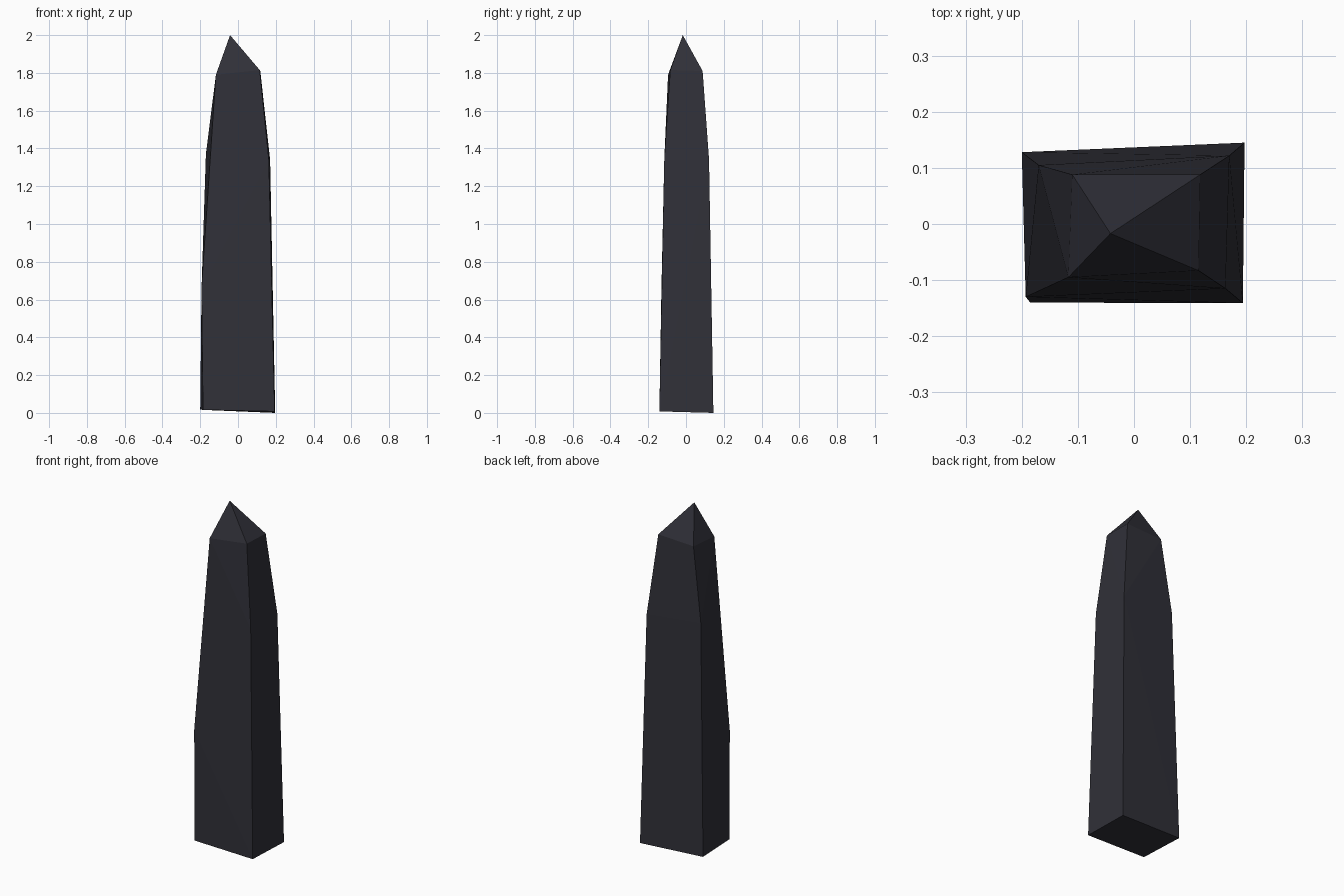
import bpy, bmesh

cube = bpy.data.objects.get("Cube")
if cube:
    bpy.data.objects.remove(cube, do_unlink=True)

# Dark stone
stone = bpy.data.materials.new("dark_stone")
stone.use_nodes = True
color = (0.03, 0.03, 0.04, 1)
stone.diffuse_color = color
bsdf = stone.node_tree.nodes["Principled BSDF"]
bsdf.inputs["Base Color"].default_value = color
bsdf.inputs["Roughness"].default_value = 0.9

# Each corner edge runs foot, bend, shoulder; all meet at one off-centre tip
front_left_edge = [(-0.185, -0.14, 0.016), (-0.193, -0.13, 0.66), (-0.117, -0.095, 1.79)]
front_right_edge = [(0.194, -0.141, 0.008), (0.163, -0.115, 1.34), (0.115, -0.083, 1.815)]
back_right_edge = [(0.197, 0.145, 0), (0.17, 0.122, 1.34), (0.118, 0.088, 1.81)]
back_left_edge = [(-0.2, 0.128, 0.018), (-0.17, 0.105, 1.37), (-0.11, 0.088, 1.8)]
tip = (-0.042, -0.017, 2)

# Hewn pillar: the faceted solid wrapped around the corner edges
bm = bmesh.new()
for edge in (front_left_edge, front_right_edge, back_right_edge, back_left_edge, [tip]):
    for point in edge:
        bm.verts.new(point)
bmesh.ops.convex_hull(bm, input=bm.verts)
bmesh.ops.recalc_face_normals(bm, faces=bm.faces)

mesh = bpy.data.meshes.new("obelisk")
bm.to_mesh(mesh)
bm.free()
mesh.materials.append(stone)
obelisk = bpy.data.objects.new("obelisk", mesh)
bpy.context.collection.objects.link(obelisk)
